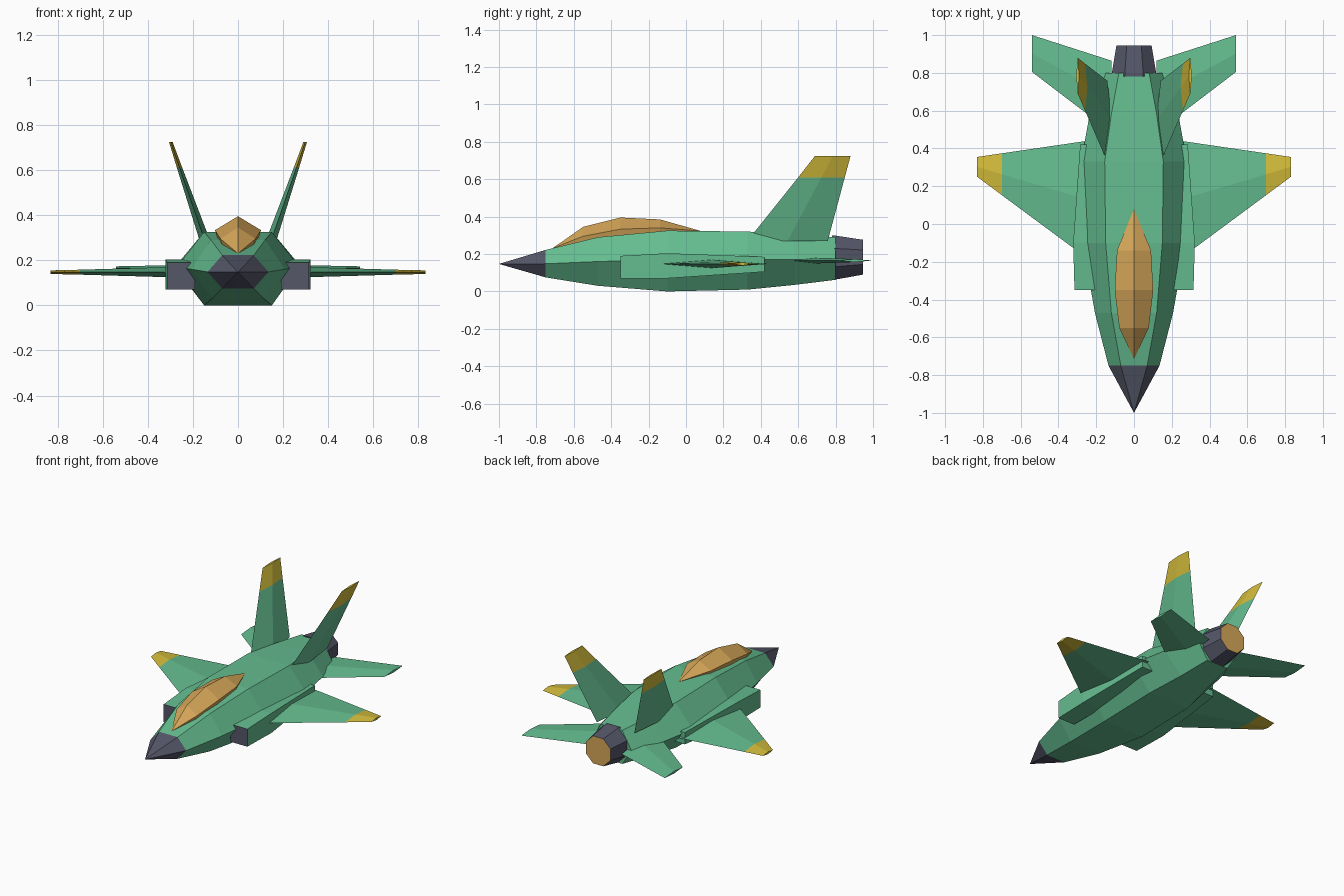
import bpy, bmesh, math
from mathutils import Vector

cube = bpy.data.objects.get("Cube")
if cube:
    bpy.data.objects.remove(cube, do_unlink=True)


def material(name, rgb):
    m = bpy.data.materials.new(name)
    m.use_nodes = True
    m.diffuse_color = (*rgb, 1)
    bsdf = m.node_tree.nodes["Principled BSDF"]
    bsdf.inputs["Base Color"].default_value = (*rgb, 1)
    bsdf.inputs["Roughness"].default_value = 0.8
    return m


GREEN = material("green_paint", (0.13, 0.51, 0.28))
GREY = material("dark_grey", (0.09, 0.095, 0.14))
AMBER = material("amber_glass", (0.68, 0.39, 0.10))
YELLOW = material("yellow_tip", (0.66, 0.51, 0.045))


def loft(name, rings, mats, second=lambda c: False):
    """Skin rings of points, cap both ends; faces meeting the rule take the second material."""
    bm = bmesh.new()
    rows = [[bm.verts.new(p) for p in ring] for ring in rings]
    n = len(rows[0])
    for a, b in zip(rows, rows[1:]):
        for i in range(n):
            j = (i + 1) % n
            bm.faces.new((a[i], a[j], b[j], b[i]))
    bm.faces.new(rows[0])
    bm.faces.new(rows[-1])
    bmesh.ops.remove_doubles(bm, verts=bm.verts, dist=0.0005)
    bmesh.ops.recalc_face_normals(bm, faces=bm.faces)
    for f in bm.faces:
        f.material_index = int(second(f.calc_center_median()))
    mesh = bpy.data.meshes.new(name)
    bm.to_mesh(mesh)
    bm.free()
    for m in mats:
        mesh.materials.append(m)
    obj = bpy.data.objects.new(name, mesh)
    bpy.context.collection.objects.link(obj)
    return obj


# Fuselage with nose cone: y, top half width, top z, widest half width, its z, bottom half width, bottom z
def hull_ring(y, tw, tz, mw, mz, bw, bz):
    return [(tw, y, tz), (mw, y, mz), (bw, y, bz), (-bw, y, bz), (-mw, y, mz), (-tw, y, tz)]


stations = [
    (-1.00, 0, .147, 0, .147, 0, .147),
    (-0.75, .07, .222, .135, .148, .07, .075),
    (-0.47, .12, .29, .207, .16, .115, .03),
    (-0.10, .15, .325, .272, .17, .15, .0),
    (0.33, .155, .32, .28, .17, .15, .01),
    (0.58, .12, .305, .235, .17, .11, .035),
    (0.80, .08, .29, .15, .17, .08, .062),
]
loft("fuselage", [hull_ring(*s) for s in stations], [GREEN, GREY], lambda c: c.y < -0.751)


# Canopy: y, half width, ridge z, widest z
def canopy_ring(y, w, top, mid):
    return [(0, y, top), (w, y, mid), (w * .7, y, mid - w), (-w * .7, y, mid - w), (-w, y, mid)]


loft("canopy", [canopy_ring(*s) for s in (
    (-0.715, 0, .23, .23),
    (-0.55, .078, .345, .295),
    (-0.35, .102, .395, .333),
    (-0.14, .09, .385, .34),
    (0.08, 0, .323, .323))], [AMBER])


# Engine nozzle, eight sided, with glowing end face
def octagon(y, r, z):
    return [(r * math.cos(a), y, z + r * math.sin(a))
            for a in (math.pi * (k + .5) / 4 for k in range(8))]


loft("engine_nozzle", [octagon(.78, .127, .181), octagon(.80, .127, .181), octagon(.945, .101, .183)],
     [GREY, AMBER], lambda c: c.y > .94)


# Diamond section of a wing or fin, thickened along the given direction
def diamond(x, lead, trail, z, half, across):
    ridge = lead + (trail - lead) * .5
    t = Vector(across) * half
    mid = Vector((x, ridge, z))
    return [Vector((x, lead, z)), mid + t, Vector((x, trail, z)), mid - t]


def mirrored(rings, side):
    return [[(p[0] * side, p[1], p[2]) for p in ring] for ring in rings]


UP, OUT = (0, 0, 1), (1, 0, 0)
wing = [diamond(.25, -.18, .44, .147, .024, UP),
        diamond(.70, .153, .374, .147, .011, UP),
        diamond(.83, .25, .355, .147, .008, UP)]
tailplane = [diamond(.12, .485, .865, .165, .016, UP),
             diamond(.54, .805, 1.0, .165, .008, UP)]
fin = [diamond(.141, .328, .758, .27, .024, OUT),
       diamond(.259, .60, .849, .61, .012, OUT),
       diamond(.298, .69, .88, .725, .008, OUT)]


# Air intake box: y, outer x, bottom z, top z
def intake_ring(y, outer, low, high):
    return [(.19, y, low), (outer, y, low), (outer, y, high), (.19, y, high)]


intake = [intake_ring(-.35, .315, .07, .19),
          intake_ring(-.10, .322, .07, .204),
          intake_ring(.42, .285, .105, .185)]

for side, label in ((1, "left"), (-1, "right")):
    loft(label + "_wing", mirrored(wing, side), [GREEN, YELLOW], lambda c: abs(c.x) > .70)
    loft(label + "_tailplane", mirrored(tailplane, side), [GREEN])
    loft(label + "_fin", mirrored(fin, side), [GREEN, YELLOW], lambda c: c.z > .61)
    loft(label + "_intake", mirrored(intake, side), [GREEN, GREY], lambda c: c.y < -.34)
